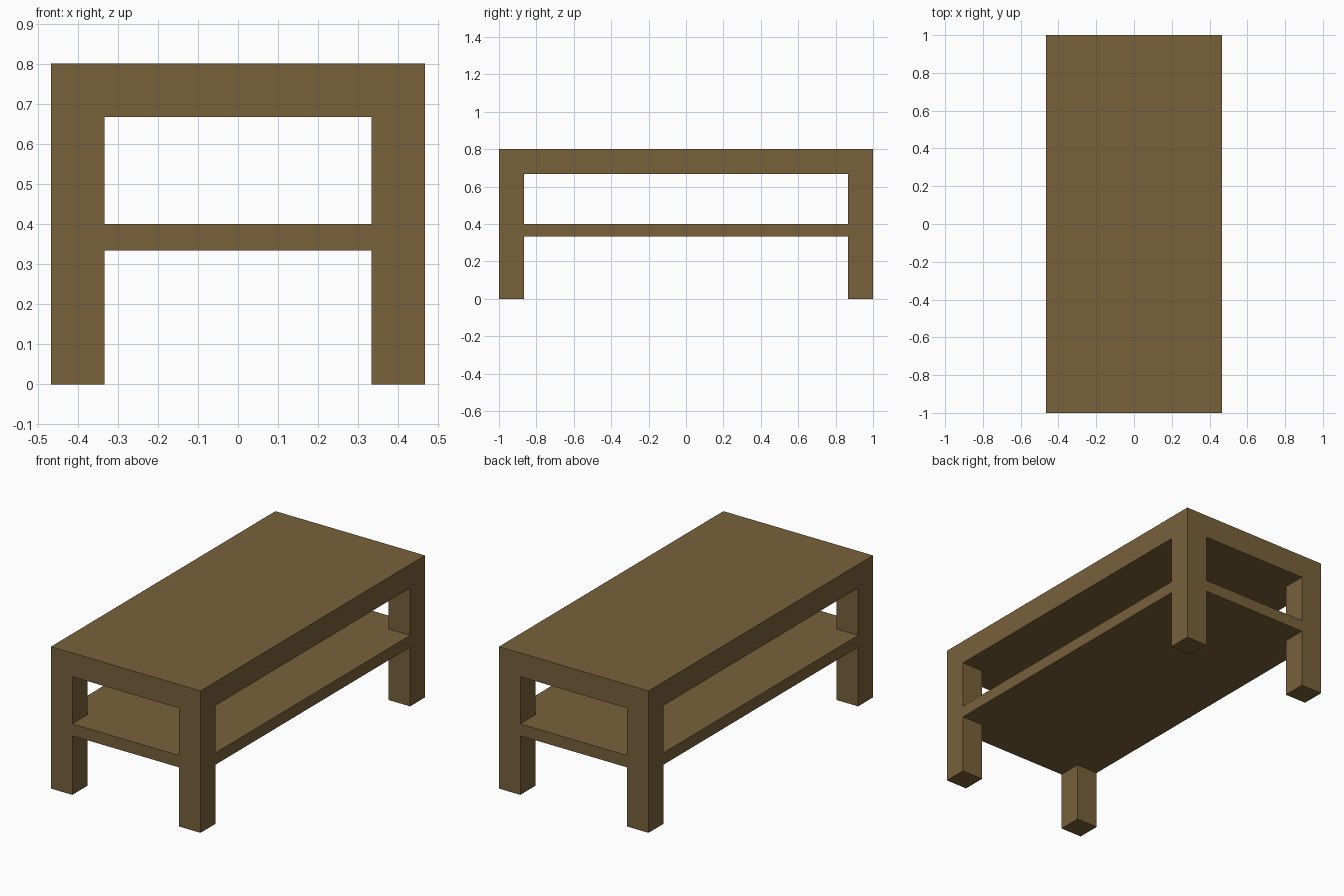
import bpy
import bmesh

cube = bpy.data.objects.get("Cube")
if cube:
    bpy.data.objects.remove(cube, do_unlink=True)

# Overall sizes
HX, HY = 0.4667, 1.0            # half width, half length
LEG = 0.1333                    # leg thickness
TOP_Z, UNDER_Z = 0.80, 0.6667   # tabletop
SHELF_LO, SHELF_HI = 0.3333, 0.40

# Single wood colour
wood = bpy.data.materials.new("brown wood")
wood.use_nodes = True
WOOD = (0.188, 0.120, 0.044, 1.0)
wood.diffuse_color = WOOD
bsdf = wood.node_tree.nodes["Principled BSDF"]
bsdf.inputs["Base Color"].default_value = WOOD
bsdf.inputs["Roughness"].default_value = 0.8


def slab(name, outline, z0, z1):
    """Extrude a flat counter-clockwise outline from z0 up to z1."""
    bm = bmesh.new()
    base = bm.faces.new([bm.verts.new((x, y, z0)) for x, y in outline])
    ext = bmesh.ops.extrude_face_region(bm, geom=[base], use_keep_orig=True)
    verts = [g for g in ext["geom"] if isinstance(g, bmesh.types.BMVert)]
    bmesh.ops.translate(bm, verts=verts, vec=(0, 0, z1 - z0))
    bmesh.ops.recalc_face_normals(bm, faces=bm.faces)
    mesh = bpy.data.meshes.new(name)
    bm.to_mesh(mesh)
    bm.free()
    mesh.materials.append(wood)
    obj = bpy.data.objects.new(name, mesh)
    bpy.context.collection.objects.link(obj)
    return obj


def rect(x0, x1, y0, y1):
    return [(x0, y0), (x1, y0), (x1, y1), (x0, y1)]


# Thick tabletop
slab("tabletop", rect(-HX, HX, -HY, HY), UNDER_Z, TOP_Z)

# Four square corner legs, flush with the tabletop edges
for side, sx in (("left", 1), ("right", -1)):
    for end, sy in (("front", -1), ("back", 1)):
        xs = sorted((sx * HX, sx * (HX - LEG)))
        ys = sorted((sy * HY, sy * (HY - LEG)))
        slab(f"{end}_{side}_leg", rect(*xs, *ys), 0.0, UNDER_Z)

# Lower shelf, notched around the legs and flush with their outer faces
ix, iy = HX - LEG, HY - LEG
shelf_outline = [(-ix, -HY), (ix, -HY), (ix, -iy), (HX, -iy),
                 (HX, iy), (ix, iy), (ix, HY), (-ix, HY),
                 (-ix, iy), (-HX, iy), (-HX, -iy), (-ix, -iy)]
slab("lower_shelf", shelf_outline, SHELF_LO, SHELF_HI)
